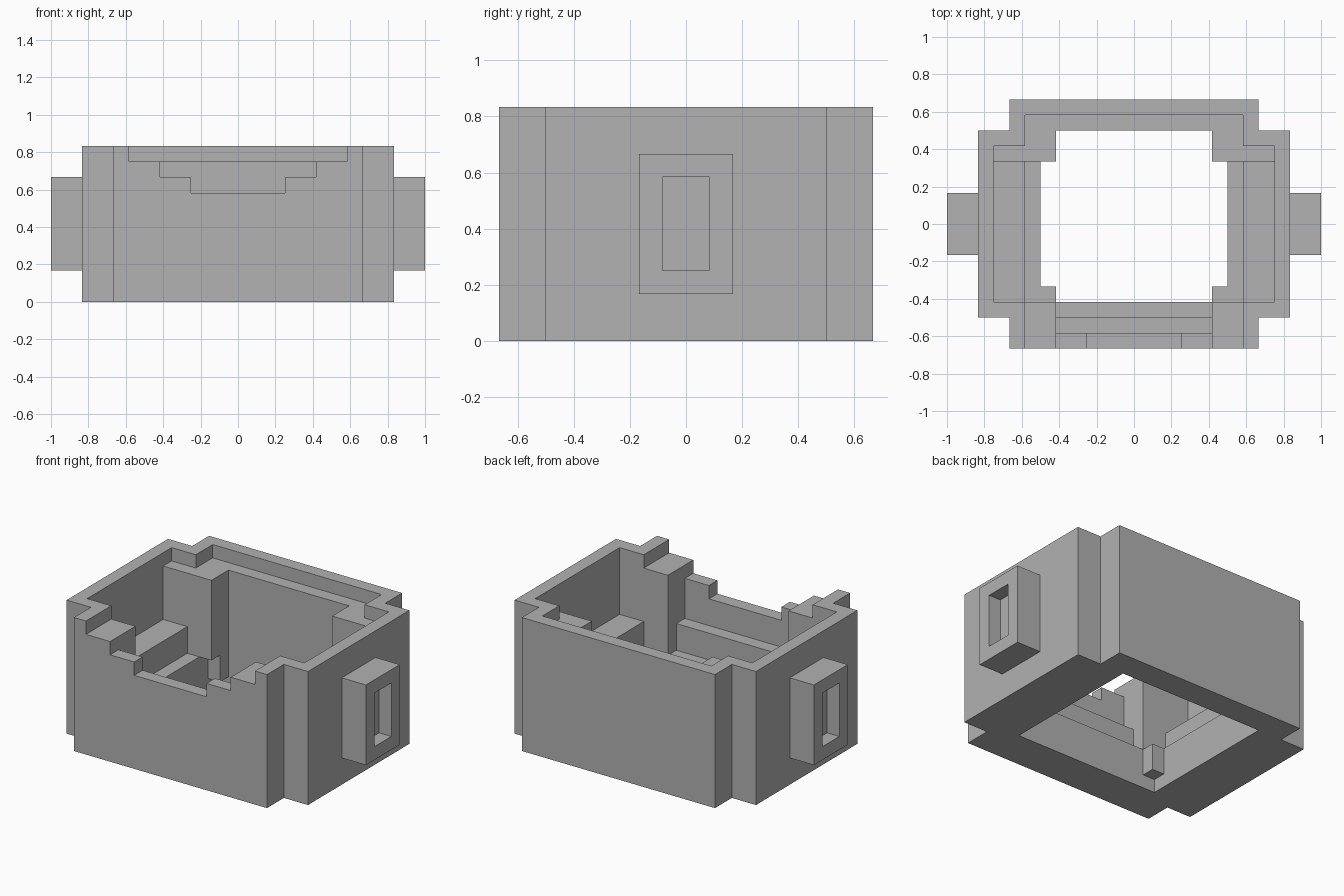
import bpy
import bmesh
import math

U = 1 / 12  # modelling unit: everything sits on a twelfth grid

cube = bpy.data.objects.get("Cube")
if cube:
    bpy.data.objects.remove(cube, do_unlink=True)

grey = bpy.data.materials.new("plain_grey")
grey.use_nodes = True
colour = (0.445, 0.445, 0.445, 1)
grey.diffuse_color = colour
grey.node_tree.nodes["Principled BSDF"].inputs["Base Color"].default_value = colour


def prism(name, outline, z0, z1):
    """Extrude a flat outline from z0 to z1."""
    bm = bmesh.new()
    base = bm.faces.new([bm.verts.new((x * U, y * U, z0 * U)) for x, y in outline])
    top = bmesh.ops.extrude_face_region(bm, geom=[base])["geom"]
    verts = [v for v in top if isinstance(v, bmesh.types.BMVert)]
    bmesh.ops.translate(bm, vec=(0, 0, (z1 - z0) * U), verts=verts)
    bmesh.ops.recalc_face_normals(bm, faces=bm.faces)
    mesh = bpy.data.meshes.new(name)
    bm.to_mesh(mesh)
    bm.free()
    mesh.materials.append(grey)
    obj = bpy.data.objects.new(name, mesh)
    bpy.context.scene.collection.objects.link(obj)
    return obj


def box(name, x0, x1, y0, y1, z0, z1):
    return prism(name, [(x0, y0), (x1, y0), (x1, y1), (x0, y1)], z0, z1)


def combine(target, tool, operation):
    """Apply a boolean with a throwaway tool object."""
    bpy.context.view_layer.update()
    mod = target.modifiers.new("cut", "BOOLEAN")
    mod.operation, mod.solver, mod.object = operation, "EXACT", tool
    with bpy.context.temp_override(object=target, active_object=target):
        bpy.ops.object.modifier_apply(modifier=mod.name)
    bpy.data.objects.remove(tool, do_unlink=True)


def tidy(obj):
    """Merge coplanar faces left over from cutting."""
    bm = bmesh.new()
    bm.from_mesh(obj.data)
    bmesh.ops.remove_doubles(bm, verts=bm.verts, dist=0.0005)
    bmesh.ops.dissolve_limit(bm, angle_limit=math.radians(1), verts=bm.verts, edges=bm.edges)
    bm.to_mesh(obj.data)
    bm.free()


# Outer shell with notched corners
half = [(8, -8), (8, -6), (10, -6), (10, 6), (8, 6), (8, 8)]
shell = prism("housing_shell", half + [(-x, y) for x, y in reversed(half)], 0, 10)

# Symmetric cuts: half width, y range, floor height, all open at the top
CUTS = [
    (6, -5, 6, -1),  # well through the floor
    (7, -5, 4, 3),   # low side shelf
    (9, -5, 4, 5),   # high side shelf
    (5, -6, 0, 3),   # low front shelf
    (5, -7, 0, 5),   # high front shelf
    (3, -9, 0, 7),   # stepped front notch
    (5, -9, 0, 8),
    (7, -9, 0, 9),
    (9, -5, 5, 9),   # rim recess at the sides
    (7, 0, 7, 9),    # rim recess at the back
]
for w, y0, y1, z in CUTS:
    combine(shell, box("cutter", -w, w, y0, y1, z, 11), "DIFFERENCE")

# Inner corner posts, sunk into the walls
POSTS = [
    (-5.5, -4, 1, 3),  # short front post
    (5, 6.5, 1, 3.5),  # short back post
    (4, 6.5, 3, 9),    # tall back pillar
]
for side in (1, -1):
    for y0, y1, z0, z1 in POSTS:
        xs = sorted((5 * side, 6.5 * side))
        combine(shell, box("post", *xs, y0, y1, z0, z1), "UNION")
tidy(shell)

# Side lugs with a slot in the outer face
for side, name in ((1, "left_lug"), (-1, "right_lug")):
    lug = box(name, *sorted((10 * side, 12 * side)), -2, 2, 2, 8)
    combine(lug, box("cutter", *sorted((11 * side, 13 * side)), -1, 1, 3, 7), "DIFFERENCE")
    tidy(lug)
